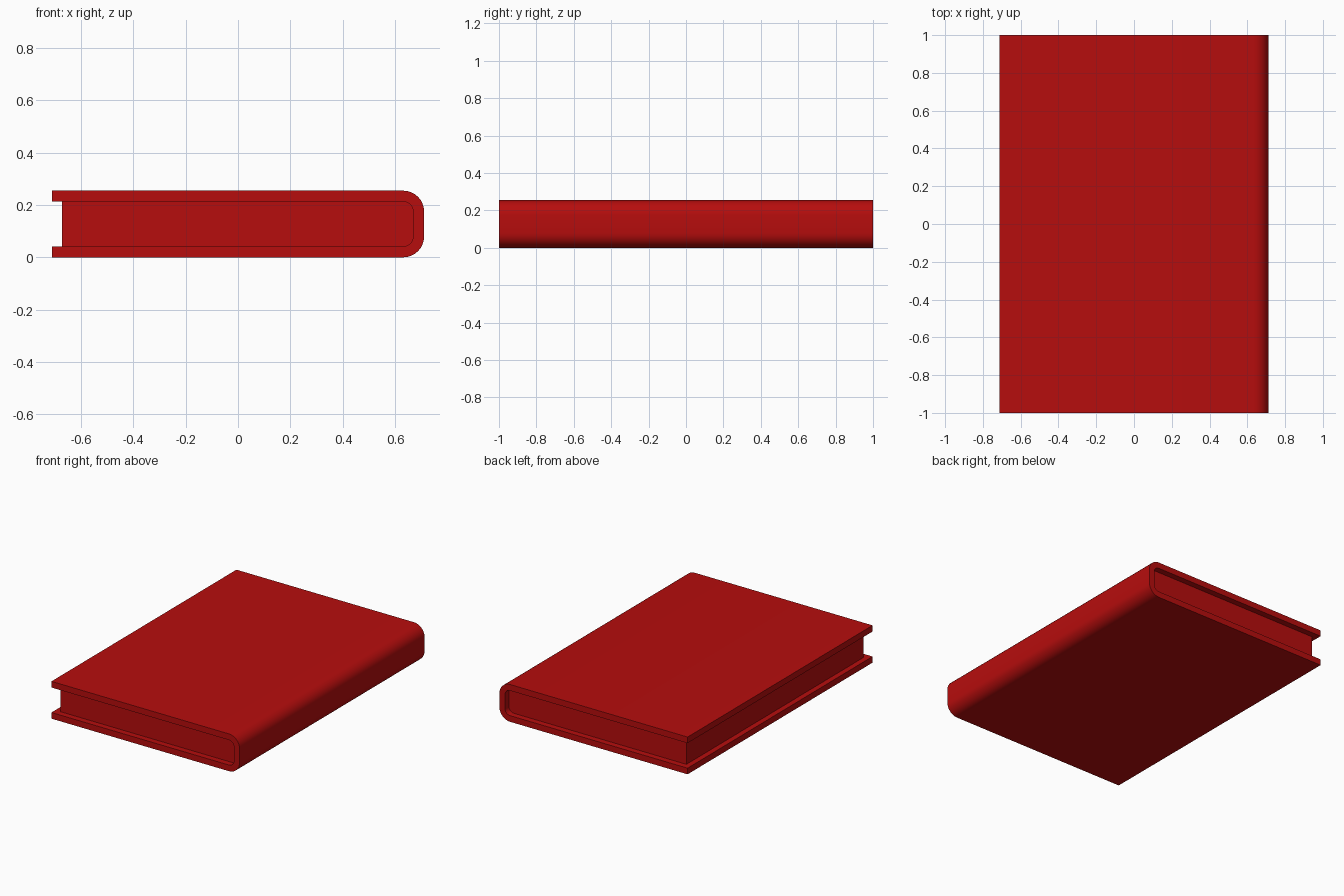
import bpy
import bmesh
from math import sin, cos, pi

cube = bpy.data.objects.get("Cube")
if cube:
    bpy.data.objects.remove(cube, do_unlink=True)

HALF_W, HALF_L, HEIGHT = 0.712, 1.0, 0.255
BOARD = 0.042       # cover thickness, also the page inset
OUTER_R = 0.08
INNER_R = OUTER_R - BOARD
STEPS = 8

red = bpy.data.materials.new("book_red")
red.use_nodes = True
colour = (0.47, 0.004, 0.004, 1)
red.diffuse_color = colour
red.node_tree.nodes["Principled BSDF"].inputs["Base Color"].default_value = colour


def spine_curve(x, low, high, radius):
    """Rounded spine outline from the bottom edge up to the top edge."""
    points = []
    for centre_z, start in ((low + radius, -pi / 2), (high - radius, 0)):
        for i in range(STEPS + 1):
            a = start + pi / 2 * i / STEPS
            points.append((x - radius + radius * cos(a), centre_z + radius * sin(a)))
    return points


def extrude_profile(name, profile, half_length):
    """Solid with an x-z outline, running along y."""
    bm = bmesh.new()
    face = bm.faces.new([bm.verts.new((x, -half_length, z)) for x, z in profile])
    moved = bmesh.ops.extrude_face_region(bm, geom=[face])["geom"]
    verts = [v for v in moved if isinstance(v, bmesh.types.BMVert)]
    bmesh.ops.translate(bm, verts=verts, vec=(0, 2 * half_length, 0))
    bmesh.ops.recalc_face_normals(bm, faces=bm.faces)
    mesh = bpy.data.meshes.new(name)
    bm.to_mesh(mesh)
    bm.free()
    mesh.materials.append(red)
    obj = bpy.data.objects.new(name, mesh)
    bpy.context.collection.objects.link(obj)
    bpy.ops.object.select_all(action="DESELECT")
    obj.select_set(True)
    bpy.context.view_layer.objects.active = obj
    bpy.ops.object.shade_smooth_by_angle(angle=pi / 6)
    return obj


outer = spine_curve(HALF_W, 0, HEIGHT, OUTER_R)
inner = spine_curve(HALF_W - BOARD, BOARD, HEIGHT - BOARD, INNER_R)

# Cover: two boards joined by the rounded spine
cover = [(-HALF_W, 0)] + outer + [(-HALF_W, HEIGHT), (-HALF_W, HEIGHT - BOARD)]
cover += inner[::-1] + [(-HALF_W, BOARD)]
extrude_profile("cover", cover, HALF_L)

# Page block, set back from the three open edges
fore_edge = -HALF_W + BOARD - 0.004
pages = [(fore_edge, BOARD)] + inner + [(fore_edge, HEIGHT - BOARD)]
extrude_profile("page_block", pages, HALF_L - BOARD)
